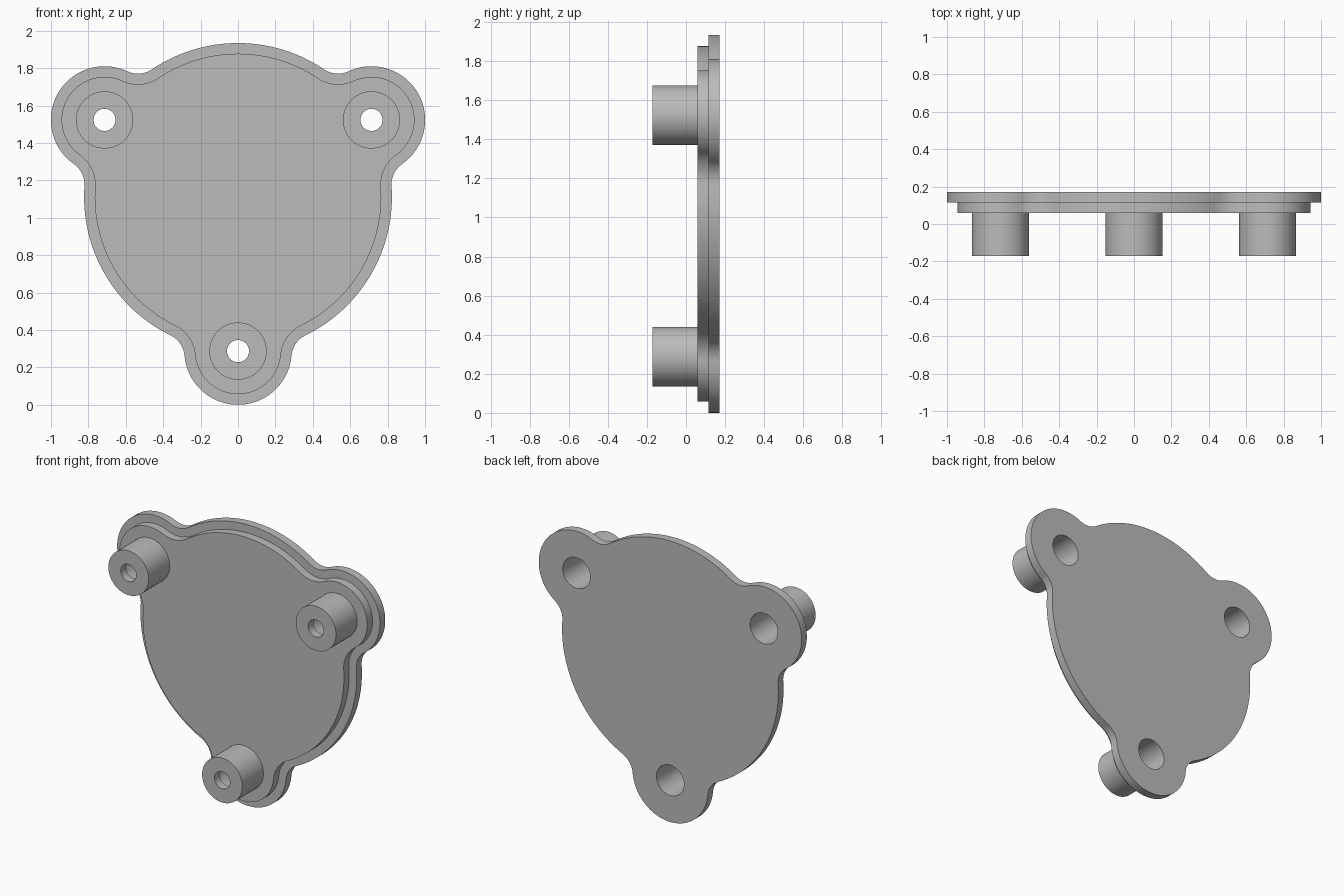
import bpy, bmesh, math
from mathutils import Vector

cube = bpy.data.objects.get("Cube")
if cube:
    bpy.data.objects.remove(cube, do_unlink=True)

DISC, LOBE, FILLET, REACH = 0.823, 0.287, 0.135, 0.824
CENTRE_Z = REACH + LOBE
BACK, STEP, FACE, TIP, BORE_FLOOR = 0.172, 0.115, 0.058, -0.172, -0.115
BOSS_R, HOLE_R, BORE_R = 0.153, 0.059, 0.105
SEGMENTS = 64

grey = bpy.data.materials.new("mid grey")
grey.use_nodes = True
colour = (0.5, 0.5, 0.5, 1)
grey.diffuse_color = colour
grey.node_tree.nodes["Principled BSDF"].inputs["Base Color"].default_value = colour


def arc(cx, cy, r, start, end, n):
    """Points along an arc, leaving out the last one."""
    angles = [start + (end - start) * i / n for i in range(n)]
    return [Vector((cx + r * math.cos(a), cy + r * math.sin(a))) for a in angles]


def outline(inset):
    """Round plate with three filleted lobes, shrunk by inset."""
    a, b = DISC + FILLET, LOBE + FILLET
    p = (a * a - b * b + REACH * REACH) / (2 * REACH)
    q = math.sqrt(a * a - p * p)
    phi, psi = math.atan2(q, p), math.atan2(q, p - REACH)
    disc, lobe, fillet = DISC - inset, LOBE - inset, FILLET + inset
    sector = arc(0, 0, disc, -math.pi / 3, -phi, 16)
    sector += arc(p, -q, fillet, math.pi - phi, math.pi - psi, 12)
    sector += arc(REACH, 0, lobe, -psi, psi, 40)
    sector += arc(p, q, fillet, psi - math.pi, phi - math.pi, 12)
    sector += arc(0, 0, disc, phi, math.pi / 3, 16)
    points = []
    for k in range(3):
        turn = math.radians(120 * k - 90)
        c, s = math.cos(turn), math.sin(turn)
        points += [Vector((v.x * c - v.y * s, v.x * s + v.y * c)) for v in sector]
    return points


def ring(bm, points, y):
    return [bm.verts.new((v.x, y, v.y + CENTRE_Z)) for v in points]


def bridge(bm, first, second):
    for i in range(len(first)):
        j = (i + 1) % len(first)
        bm.faces.new((first[i], first[j], second[j], second[i]))


def cap(bm, loops, direction):
    """Flat face bounded by an outer loop and hole loops."""
    edges = [bm.edges.get((r[i - 1], r[i])) for r in loops for i in range(len(r))]
    bmesh.ops.triangle_fill(bm, use_beauty=True, edges=edges, normal=(0, direction, 0))


def finish(bm, name):
    bmesh.ops.recalc_face_normals(bm, faces=bm.faces)
    mesh = bpy.data.meshes.new(name)
    bm.to_mesh(mesh)
    bm.free()
    mesh.materials.append(grey)
    obj = bpy.data.objects.new(name, mesh)
    bpy.context.collection.objects.link(obj)
    bpy.ops.object.select_all(action="DESELECT")
    obj.select_set(True)
    bpy.context.view_layer.objects.active = obj
    bpy.ops.object.shade_smooth_by_angle(angle=math.radians(30))


def circle(centre, r):
    return arc(centre.x, centre.y, r, 0, 2 * math.pi, SEGMENTS)


lobes = {}
for k, name in enumerate(("bottom", "left", "right")):
    turn = math.radians(120 * k - 90)
    lobes[name] = Vector((math.cos(turn), math.sin(turn))) * REACH

# Stepped cover plate with three screw bores
bm = bmesh.new()
wide, narrow = outline(0), outline(0.057)
walls = [ring(bm, wide, BACK), ring(bm, wide, STEP),
         ring(bm, narrow, STEP), ring(bm, narrow, FACE)]
for first, second in zip(walls, walls[1:]):
    bridge(bm, first, second)
back_loops, face_loops = [walls[0]], [walls[-1]]
for centre in lobes.values():
    back_loops.append(ring(bm, circle(centre, BORE_R), BACK))
    face_loops.append(ring(bm, circle(centre, BORE_R), FACE))
    bridge(bm, back_loops[-1], face_loops[-1])
cap(bm, back_loops, 1)
cap(bm, face_loops, -1)
finish(bm, "cover_plate")

# Hollow screw bosses, wide bore from the back and small hole at the tip
profile = [(BOSS_R, FACE), (BOSS_R, TIP), (HOLE_R, TIP),
           (HOLE_R, BORE_FLOOR), (BORE_R, BORE_FLOOR), (BORE_R, FACE)]
for name, centre in lobes.items():
    bm = bmesh.new()
    rings = [ring(bm, circle(centre, r), y) for r, y in profile]
    for i in range(len(rings)):
        bridge(bm, rings[i - 1], rings[i])
    finish(bm, name + "_screw_boss")
